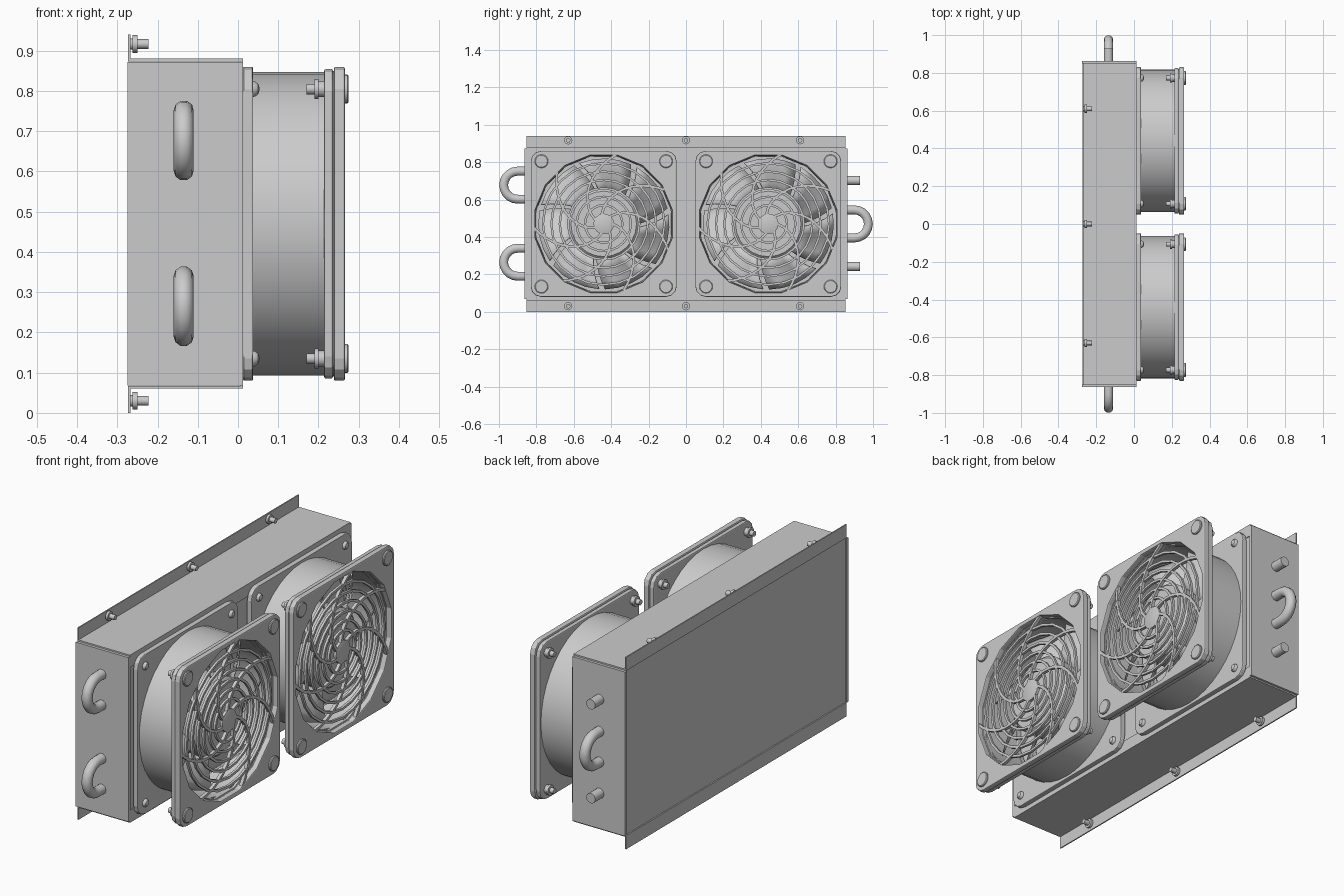
import bpy, bmesh
from math import sin, cos, pi, radians

if "Cube" in bpy.data.objects:
    bpy.data.objects.remove(bpy.data.objects["Cube"])


def make(name, verts, faces, smooth=35, bevel=0):
    me = bpy.data.meshes.new(name)
    me.from_pydata(verts, [], faces)
    bm = bmesh.new()
    bm.from_mesh(me)
    bmesh.ops.recalc_face_normals(bm, faces=bm.faces)
    bm.to_mesh(me)
    bm.free()
    ob = bpy.data.objects.new(name, me)
    bpy.context.collection.objects.link(ob)
    if bevel:
        m = ob.modifiers.new("bevel", 'BEVEL')
        m.width, m.segments = bevel, 2
        m.limit_method, m.angle_limit = 'ANGLE', radians(50)
    if smooth:
        bpy.ops.object.select_all(action='DESELECT')
        ob.select_set(True)
        bpy.context.view_layer.objects.active = ob
        bpy.ops.object.shade_smooth_by_angle(angle=radians(smooth))
    return ob


def box(name, lo, hi):
    v = [(x, y, z) for x in (lo[0], hi[0]) for y in (lo[1], hi[1]) for z in (lo[2], hi[2])]
    f = [(0, 1, 3, 2), (4, 6, 7, 5), (0, 4, 5, 1), (2, 3, 7, 6), (0, 2, 6, 4), (1, 5, 7, 3)]
    return make(name, v, f, 0)


def lathe(name, prof, y, z, n=32, ring=False):
    """Revolve (x, r) points about an x-parallel axis; ring closes the section, else ends are capped."""
    v = [(x, y + r * cos(2 * pi * i / n), z + r * sin(2 * pi * i / n)) for x, r in prof for i in range(n)]
    k = len(prof)
    f = [(a * n + i, a * n + (i + 1) % n, (a + 1) % k * n + (i + 1) % n, (a + 1) % k * n + i)
         for a in range(k if ring else k - 1) for i in range(n)]
    if not ring:
        f += [tuple(range(n)), tuple(range((k - 1) * n, k * n))]
    return make(name, v, f)


def frame(name, x0, x1, half, hole, y, z, k=4, r=0.055):
    """Rounded square plate with a faceted round opening."""
    out, inn = [], []
    for c in range(4):
        a0 = c * pi / 2
        cx, cy = (half - r) * 2 ** .5 * cos(a0 + pi / 4), (half - r) * 2 ** .5 * sin(a0 + pi / 4)
        for i in range(k):
            a = a0 + pi / 2 * i / (k - 1)
            out.append((cx + r * cos(a), cy + r * sin(a)))
            b = a0 + pi / 2 * (i + .5) / k
            inn.append((hole * cos(b), hole * sin(b)))
    n = 4 * k
    v = [(x, y + p[0], z + p[1]) for loop, x in ((out, x0), (out, x1), (inn, x1), (inn, x0)) for p in loop]
    f = [(a * n + i, a * n + (i + 1) % n, (a + 1) % 4 * n + (i + 1) % n, (a + 1) % 4 * n + i)
         for a in range(4) for i in range(n)]
    return make(name, v, f, 0, 0.005)


def pipe(name, pts, r=0.025):
    cu = bpy.data.curves.new(name, 'CURVE')
    cu.dimensions = '3D'
    cu.bevel_depth, cu.bevel_resolution, cu.use_fill_caps = r, 3, True
    s = cu.splines.new('POLY')
    s.points.add(len(pts) - 1)
    for p, co in zip(s.points, pts):
        p.co = (*co, 1)
    s.use_smooth = True
    ob = bpy.data.objects.new(name, cu)
    bpy.context.collection.objects.link(ob)


def strip(name, path, x0, x1, w, y, z):
    """Flat bar following (radius, angle) points in the fan plane."""
    p = [(r * cos(a), r * sin(a)) for r, a in path]
    v, f = [], []
    for i, (a, b) in enumerate(p):
        q0, q1 = p[max(i - 1, 0)], p[min(i + 1, len(p) - 1)]
        dx, dy = q1[0] - q0[0], q1[1] - q0[1]
        l = (dx * dx + dy * dy) ** .5
        nx, ny = -dy / l * w, dx / l * w
        v += [(x, y + a + s * nx, z + b + s * ny) for x, s in ((x0, -1), (x1, -1), (x1, 1), (x0, 1))]
    for i in range(len(p) - 1):
        f += [(4 * i + j, 4 * i + (j + 1) % 4, 4 * i + 4 + (j + 1) % 4, 4 * i + 4 + j) for j in range(4)]
    f += [(0, 1, 2, 3), tuple(range(len(v) - 4, len(v)))]
    make(name, v, f)


# Radiator core, end plates and folded sheets with mounting flanges
box("radiator_core", (-.268, -.85, .068), (.008, .85, .872))
for s, n in ((-1, "front"), (1, "rear")):
    y0, y1 = sorted((s * .85, s * .863))
    box(n + "_end_plate", (-.275, y0, .068), (.012, y1, .872))
for n, z0, z1, f0, f1, fold, lip in (("lower", .06, .067, 0, .067, .067, .12), ("upper", .874, .881, .874, .94, .82, .874)):
    box(n + "_sheet", (-.272, -.853, z0), (.012, .853, z1))
    box(n + "_flange", (-.273, -.853, f0), (-.267, .853, f1))
    box(n + "_front_lip", (.006, -.853, fold), (.012, .853, lip))
    # Flange screws
    zs = .03 if n == "lower" else .917
    for y in (-.63, 0, .61):
        lathe(n + "_flange_screw", [(-.27, .014), (-.262, .014), (-.262, .022), (-.25, .022),
                                    (-.25, .012), (-.222, .012)], y, zs, 12)

# Coolant pipes: return bends and straight stubs
for s, zc in ((-1, .265), (-1, .677), (1, .47)):
    pts = [(-.135, s * .84, zc - .075)]
    pts += [(-.135, s * (.9 + .075 * cos(a)), zc + .075 * sin(a))
            for a in (pi * (i / 10 - .5) for i in range(11))]
    pts += [(-.135, s * .84, zc + .075)]
    pipe("return_bend", pts)
for z in (.242, .702):
    pipe("pipe_stub", [(-.135, .84, z), (-.135, .93, z)])

# Two fans
Z = .47
for Y in (-.44, .44):
    frame("fan_back_flange", .013, .037, .39, .368, Y, Z)
    lathe("fan_shroud", [(.02, .377), (.225, .377), (.225, .366), (.02, .366)], Y, Z, 40, True)
    frame("fan_front_flange", .214, .236, .385, .37, Y, Z)
    frame("guard_frame", .238, .266, .39, .374, Y, Z)
    frame("frame_gasket", .234, .24, .38, .374, Y, Z)

    # Motor hub and swept blades
    lathe("fan_hub", [(.013, .15), (.06, .15), (.06, .19), (.2, .19), (.215, .175), (.215, .001)], Y, Z, 24)
    for b in range(7):
        v, f = [], []
        for i in range(5):
            r = .18 + .17 * i / 4
            for j in range(5):
                t = j / 4
                a = 2 * pi * b / 7 + radians(46) * t + radians(14) * i / 4
                v.append((.07 + .12 * t ** 1.3, Y + r * cos(a), Z + r * sin(a)))
        f = [(i * 5 + j, i * 5 + j + 1, i * 5 + j + 6, i * 5 + j + 5) for i in range(4) for j in range(4)]
        blade = make("fan_blade", v, f)
        blade.modifiers.new("thickness", 'SOLIDIFY').thickness = .006

    # Finger guard: centre disc, rings and spiral spokes
    lathe("guard_centre", [(.248, .055), (.262, .055), (.264, .05)], Y, Z, 16)
    for i in range(6):
        r = .1 + .045 * i
        lathe("guard_ring", [(.248, r - .006), (.26, r - .006), (.26, r + .006), (.248, r + .006)], Y, Z, 24, True)
    for k in range(7):
        path = [(.05 + .33 * i / 10, 2 * pi * k / 7 - radians(75) * (i / 10) ** .8) for i in range(11)]
        strip("guard_spoke", path, .247, .263, .007, Y, Z)

    # Corner fasteners: caps, bolts with nuts, and back rivets
    for sy in (-1, 1):
        for sz in (-1, 1):
            y, z = Y + sy * .333, Z + sz * .335
            lathe("corner_cap", [(.26, .036), (.272, .036), (.275, .032)], y, z, 20)
            lathe("corner_bolt", [(.17, .013), (.19, .013), (.19, .025), (.2, .025), (.2, .02), (.216, .02)], y, z, 12)
            lathe("back_rivet", [(.03, .02), (.042, .019), (.05, .013), (.053, .004)], y, z, 12)
